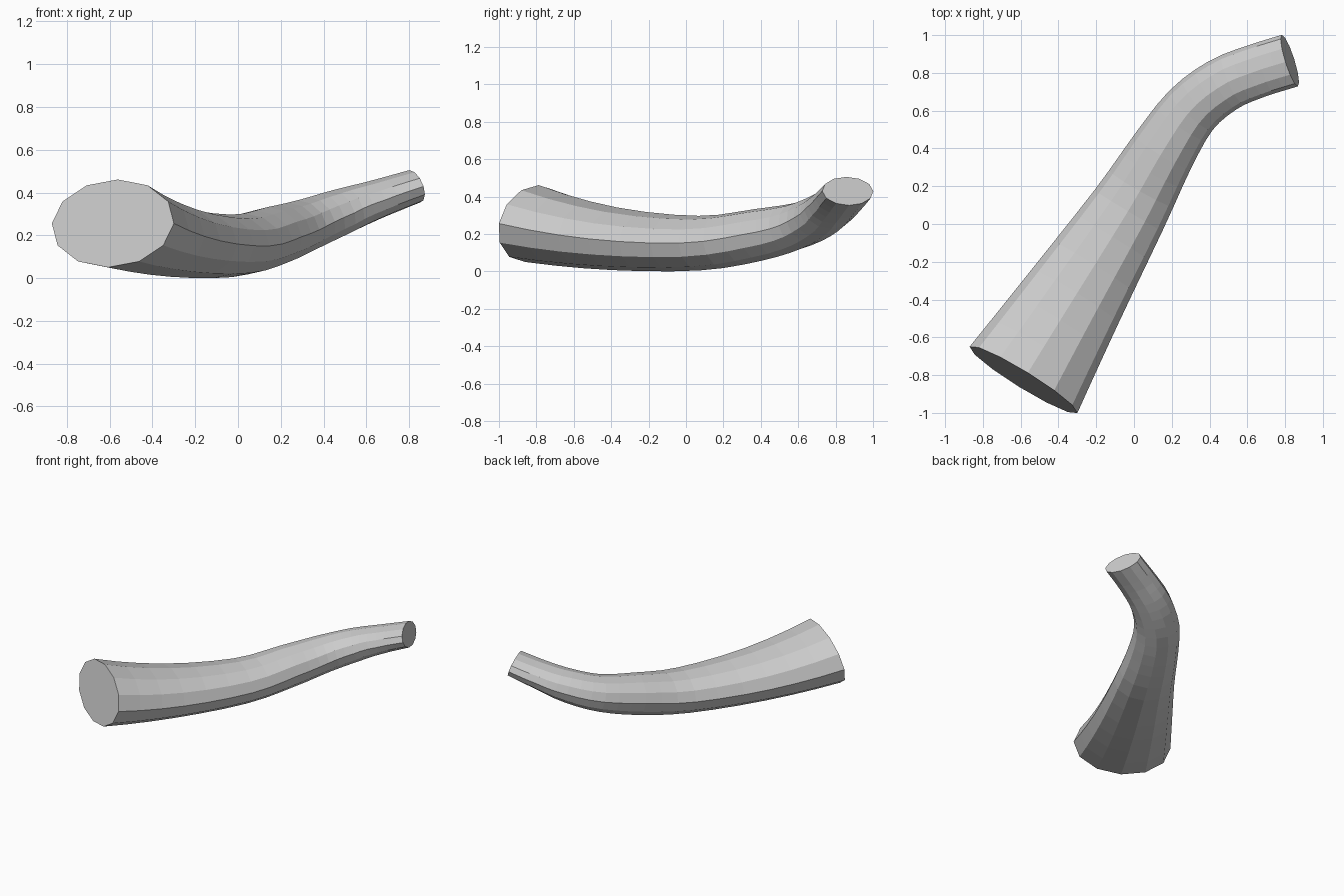
import bpy
import bmesh
import math
from mathutils import Vector

cube = bpy.data.objects.get("Cube")
if cube:
    bpy.data.objects.remove(cube, do_unlink=True)

SIDES = 12
STEPS = 3

# Centre line stations: x, y, z, half width, half height
stations = [
    (-0.585, -0.825, 0.26, 0.335, 0.21),
    (-0.31, -0.38, 0.178, 0.27, 0.168),
    (-0.03, 0.07, 0.155, 0.21, 0.146),
    (0.15, 0.38, 0.198, 0.175, 0.14),
    (0.30, 0.60, 0.248, 0.155, 0.124),
    (0.47, 0.735, 0.31, 0.147, 0.11),
    (0.64, 0.807, 0.37, 0.143, 0.092),
    (0.825, 0.865, 0.433, 0.143, 0.08),
]
pts = [Vector(s) for s in stations]
# Phantom stations carry the curvature past both ends
pts = [3 * pts[0] - 3 * pts[1] + pts[2]] + pts + [2 * pts[-1] - pts[-2]]


def spline(i, t):
    """Smooth curve position and slope between stations i and i + 1."""
    a, b, c, d = pts[i - 1:i + 3]
    k1, k2, k3 = (c - a) / 2, a - 2.5 * b + 2 * c - d / 2, (d - a) / 2 + 1.5 * (b - c)
    return b + k1 * t + k2 * t**2 + k3 * t**3, k1 + 2 * k2 * t + 3 * k3 * t**2


# Horn body: oval rings swept along the curve, closed by flat caps
bm = bmesh.new()
rings = []
spans = len(stations) - 1
for n in range(spans * STEPS + 1):
    i = min(n // STEPS, spans - 1)
    p, slope = spline(i + 1, n / STEPS - i)
    centre = Vector(p[:3])
    along = Vector(slope[:3]).normalized()
    side = along.cross(Vector((0, 0, 1))).normalized()
    up = side.cross(along)
    rings.append([
        bm.verts.new(centre + side * p[3] * math.cos(a) + up * p[4] * math.sin(a))
        for a in (math.tau * k / SIDES for k in range(SIDES))
    ])

for r0, r1 in zip(rings, rings[1:]):
    for k in range(SIDES):
        j = (k + 1) % SIDES
        bm.faces.new((r0[k], r0[j], r1[j], r1[k]))
bm.faces.new(rings[0])
bm.faces.new(rings[-1])
bmesh.ops.recalc_face_normals(bm, faces=bm.faces)

# Rest the lowest point on the ground
lowest = min(v.co.z for v in bm.verts)
bmesh.ops.translate(bm, verts=bm.verts, vec=(0, 0, -lowest))

mesh = bpy.data.meshes.new("curved_horn")
bm.to_mesh(mesh)
bm.free()
horn = bpy.data.objects.new("curved_horn", mesh)
bpy.context.collection.objects.link(horn)

grey = bpy.data.materials.new("light_grey")
grey.use_nodes = True
colour = (0.6, 0.6, 0.6, 1)
grey.diffuse_color = colour
for node in grey.node_tree.nodes:
    if node.type == "BSDF_PRINCIPLED":
        node.inputs["Base Color"].default_value = colour
mesh.materials.append(grey)
